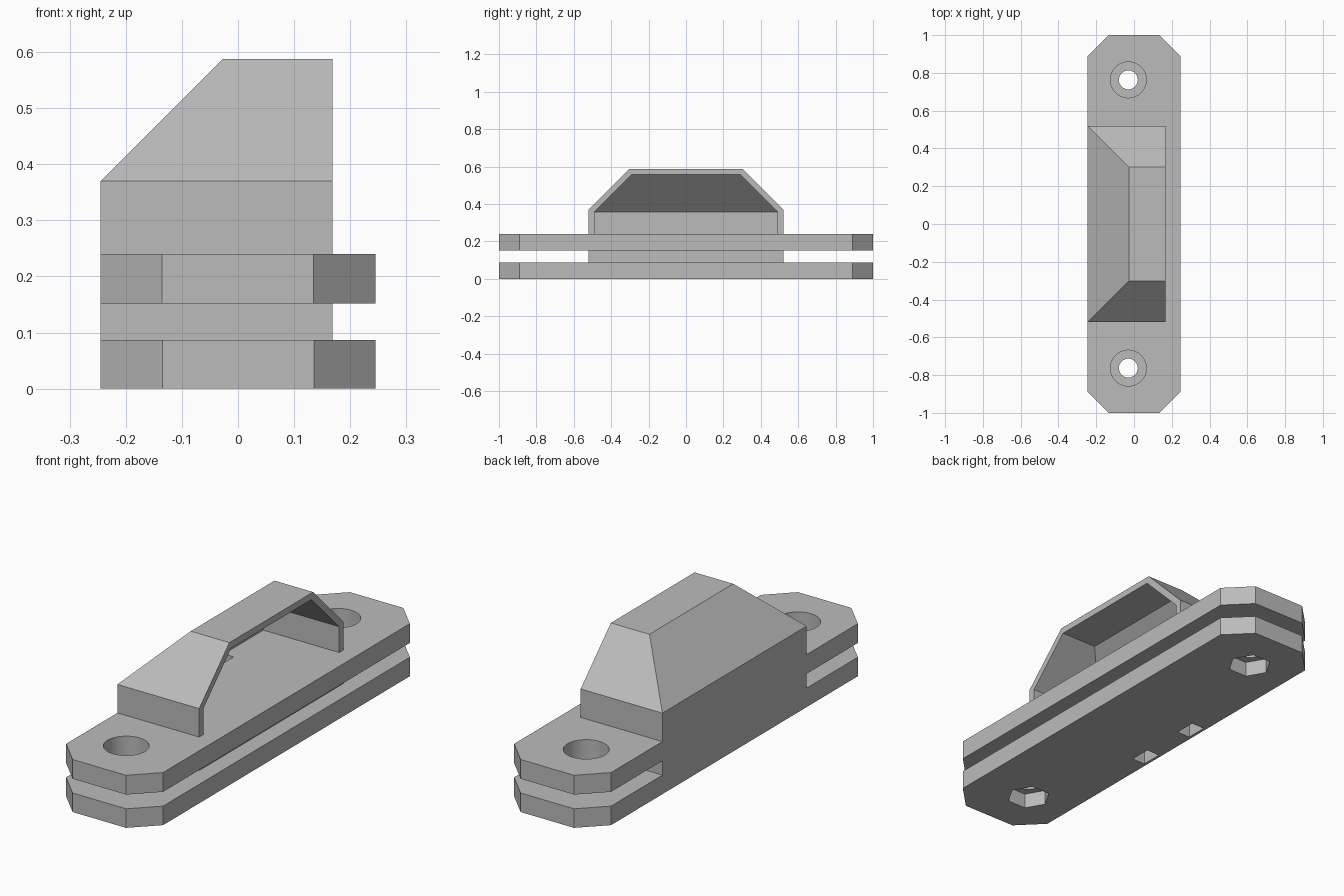
import bpy, bmesh, math

cube = bpy.data.objects.get("Cube")
if cube:
    bpy.data.objects.remove(cube, do_unlink=True)

grey = bpy.data.materials.new("plain grey")
grey.use_nodes = True
COLOUR = (0.5, 0.5, 0.5, 1)
grey.diffuse_color = COLOUR
grey.node_tree.nodes["Principled BSDF"].inputs["Base Color"].default_value = COLOUR

EDGE, END, CUT = 0.245, 1.0, 0.11      # plate half width, half length, corner cut
BACK, FRONT = -EDGE, 0.168             # housing depth range
HOLE_X, HOLE_Y = -0.03, 0.763
LOW, GAP, DECK = 0.087, 0.152, 0.24    # plate levels


def hull(name, points):
    """Convex solid around a few points."""
    bm = bmesh.new()
    for p in points:
        bm.verts.new(p)
    bmesh.ops.convex_hull(bm, input=bm.verts)
    bmesh.ops.dissolve_limit(bm, angle_limit=0.01, verts=bm.verts, edges=bm.edges)
    bmesh.ops.recalc_face_normals(bm, faces=bm.faces)
    mesh = bpy.data.meshes.new(name)
    bm.to_mesh(mesh)
    bm.free()
    mesh.materials.append(grey)
    obj = bpy.data.objects.new(name, mesh)
    bpy.context.collection.objects.link(obj)
    return obj


def prism(name, outline, z0, z1):
    return hull(name, [(x, y, z) for z in (z0, z1) for x, y in outline])


def block(name, x0, x1, y0, y1, z0, z1):
    return prism(name, [(x, y) for x in (x0, x1) for y in (y0, y1)], z0, z1)


def bore(name, y, radius, sides, z0, z1):
    turn = 2 * math.pi / sides
    ring = [(HOLE_X + radius * math.cos(i * turn), y + radius * math.sin(i * turn))
            for i in range(sides)]
    return prism(name, ring, z0, z1)


def subtract(target, cutters):
    """Apply exact boolean cuts and discard the cutters."""
    for cutter in cutters:
        cutter.hide_render = True
        mod = target.modifiers.new("cut", "BOOLEAN")
        mod.operation, mod.solver, mod.object = "DIFFERENCE", "EXACT", cutter
        bpy.ops.object.select_all(action="DESELECT")
        bpy.context.view_layer.objects.active = target
        target.select_set(True)
        bpy.ops.object.modifier_apply(modifier=mod.name)
        bpy.data.objects.remove(cutter, do_unlink=True)
    bpy.ops.object.shade_smooth_by_angle(angle=math.radians(30))


def hood(name, inset, x_front, z_base, z_eave, z_top):
    """Housing volume: upright walls, then 45 degree slopes on three sides."""
    rise = z_top - z_eave
    back, side = BACK + inset, 0.52 - inset
    levels = ((0, z_base), (0, z_eave), (rise, z_top))
    return hull(name, [(x, s * (side - d), z) for d, z in levels
                       for x in (back + d, x_front) for s in (-1, 1)])


def slots(z0, z1):
    return [block("slot_cutter", -0.232, -0.165, s * 0.155 - 0.05, s * 0.155 + 0.05, z0, z1)
            for s in (-1, 1)]


octagon = [(sx * x, sy * y) for sx in (-1, 1) for sy in (-1, 1)
           for x, y in ((EDGE, END - CUT), (EDGE - CUT, END))]

# Lower plate: bolt holes with hexagonal nut pockets underneath
lower = prism("lower_plate", octagon, 0, LOW)
cuts = slots(-0.1, 0.3)
for side in (-HOLE_Y, HOLE_Y):
    cuts.append(bore("bolt_cutter", side, 0.05, 48, -0.1, 0.3))
    cuts.append(bore("nut_cutter", side, 0.095, 6, -0.1, 0.07))
subtract(lower, cuts)

# Upper plate: wide round bolt holes
upper = prism("upper_plate", octagon, GAP, DECK)
subtract(upper, slots(0, 0.4) + [bore("head_cutter", side, 0.095, 48, 0, 0.4)
                                 for side in (-HOLE_Y, HOLE_Y)])

# Spacer joining the two plates
spacer = block("spacer", BACK, FRONT, -0.52, 0.52, LOW, GAP)
subtract(spacer, slots(0, 0.3))

# Hollow hood, open on one long side
shell = hood("hood", 0, FRONT, DECK, 0.37, 0.588)
subtract(shell, [hood("hood_cutter", 0.03, 0.4, 0.1, 0.358, 0.558)])
